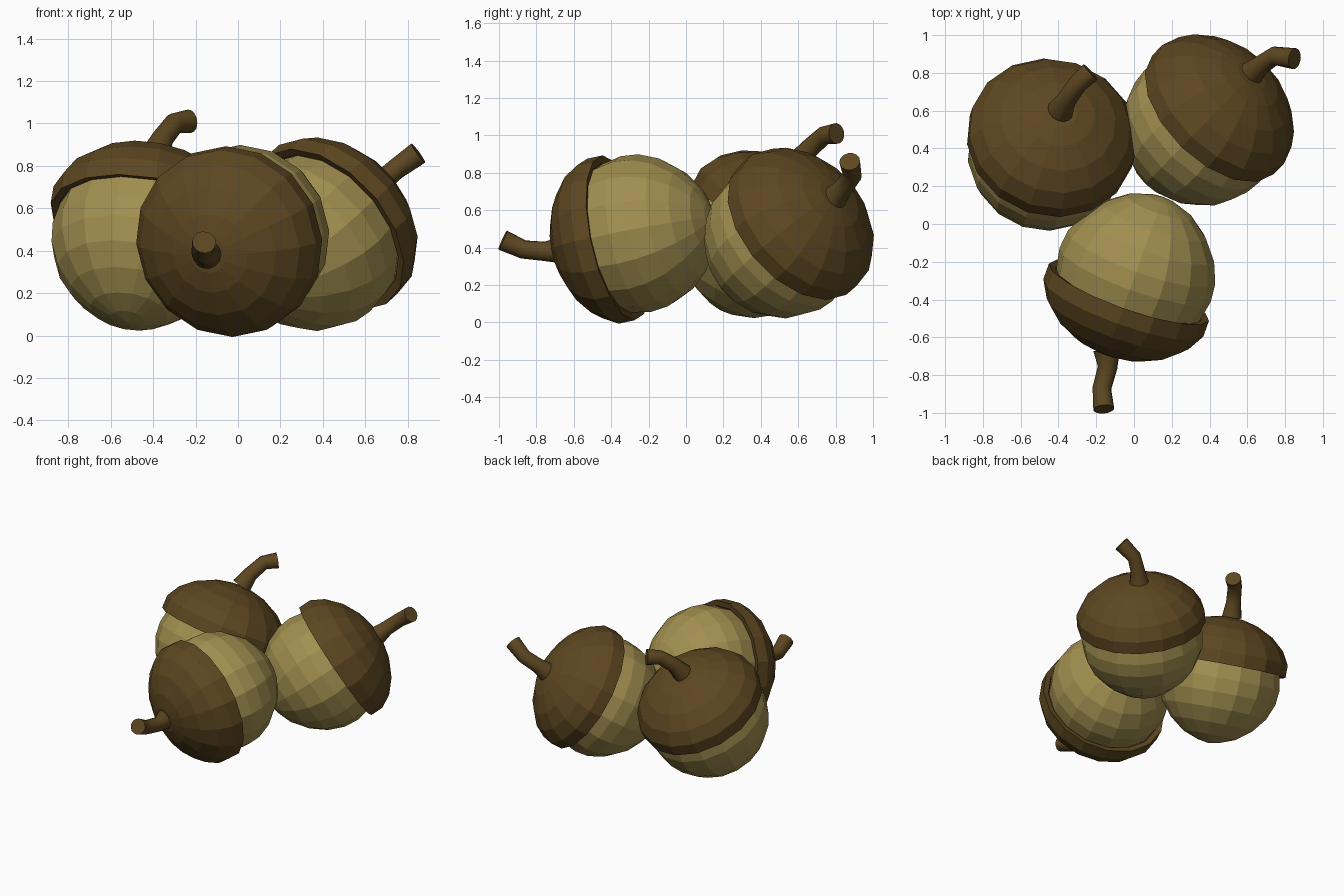
import bpy, bmesh, math
from mathutils import Vector

if "Cube" in bpy.data.objects:
    bpy.data.objects.remove(bpy.data.objects["Cube"])

SEG = 16
STEM_SEG = 14


def material(name, rgb):
    m = bpy.data.materials.new(name)
    m.diffuse_color = (*rgb, 1)
    m.use_nodes = True
    m.node_tree.nodes["Principled BSDF"].inputs["Base Color"].default_value = m.diffuse_color
    return m


NUT = material("nut_tan", (0.36, 0.275, 0.08))
CAP = material("cap_brown", (0.11, 0.063, 0.015))

# Profiles as (distance along the axis toward the stem, radius)
NUT_PROFILE = [(.10, .36), (0, .405), (-.11, .425), (-.21, .415), (-.32, .37),
               (-.42, .29), (-.50, .185), (-.54, .08), (-.555, 0)]
CAP_PROFILE = [(.06, .39), (0, .41), (-.01, .45), (.08, .45), (.17, .40),
               (.25, .31), (.31, .19), (.335, .09), (.34, 0)]


def finish(bm, name, mat):
    bmesh.ops.remove_doubles(bm, verts=bm.verts, dist=1e-5)
    bmesh.ops.recalc_face_normals(bm, faces=bm.faces)
    me = bpy.data.meshes.new(name)
    bm.to_mesh(me)
    bm.free()
    me.materials.append(mat)
    ob = bpy.data.objects.new(name, me)
    bpy.context.collection.objects.link(ob)


def skin(bm, rings):
    for a, b in zip(rings, rings[1:]):
        n = len(a)
        for i in range(n):
            j = (i + 1) % n
            loop = []
            for v in (a[i], a[j], b[j], b[i]):
                if v not in loop:
                    loop.append(v)
            bm.faces.new(loop)


def lathe(name, profile, centre, axis, mat):
    bm = bmesh.new()
    q = axis.to_track_quat('Z', 'Y')
    rings = []
    for t, r in profile:
        if r == 0:
            rings.append([bm.verts.new(centre + axis * t)] * SEG)
        else:
            rings.append([bm.verts.new(centre + q @ Vector((
                r * math.cos(2 * math.pi * i / SEG),
                r * math.sin(2 * math.pi * i / SEG), t))) for i in range(SEG)])
    skin(bm, rings)
    finish(bm, name, mat)


def stem(name, path, axis, mat):
    bm = bmesh.new()
    pts = [Vector(p) for p in path]
    radii = [.07, .052, .05, .056]
    # Carry one side direction along so the tube does not twist
    side = axis.orthogonal().normalized()
    rings = []
    for i, p in enumerate(pts):
        d = (pts[min(i + 1, len(pts) - 1)] - pts[max(i - 1, 0)]).normalized()
        side = (side - d * side.dot(d)).normalized()
        up = d.cross(side)
        angles = [2 * math.pi * k / STEM_SEG for k in range(STEM_SEG)]
        rings.append([bm.verts.new(p + radii[i] * (side * math.cos(t) + up * math.sin(t)))
                      for t in angles])
    skin(bm, rings)
    for f in bm.faces:
        f.smooth = True
    bm.faces.new(rings[0])
    bm.faces.new(rings[-1])
    # Keep the cut ends crisp
    for ring in (rings[0], rings[-1]):
        for i, v in enumerate(ring):
            bm.edges.get((v, ring[i - 1])).smooth = False
    finish(bm, name, mat)


# Each acorn: cap rim centre, axis toward the stem, stem path
ACORNS = {
    "front": ((-.03, -.37, .45), (-.33, -.92, -.20),
              [(-.145, -.67, .385), (-.14, -.76, .38), (-.17, -.87, .39), (-.16, -.98, .44)]),
    "left": ((-.44, .44, .55), (.15, .46, .87),
             [(-.39, .60, .85), (-.355, .66, .93), (-.30, .74, 1.0), (-.23, .805, 1.01)]),
    "right": ((.425, .585, .505), (.59, .605, .535),
              [(.615, .79, .66), (.67, .84, .72), (.745, .89, .785), (.85, .875, .86)]),
}
for key, (c, a, path) in ACORNS.items():
    c, a = Vector(c), Vector(a).normalized()
    lathe(key + "_acorn_nut", NUT_PROFILE, c, a, NUT)
    lathe(key + "_acorn_cap", CAP_PROFILE, c, a, CAP)
    stem(key + "_acorn_stem", path, a, CAP)
